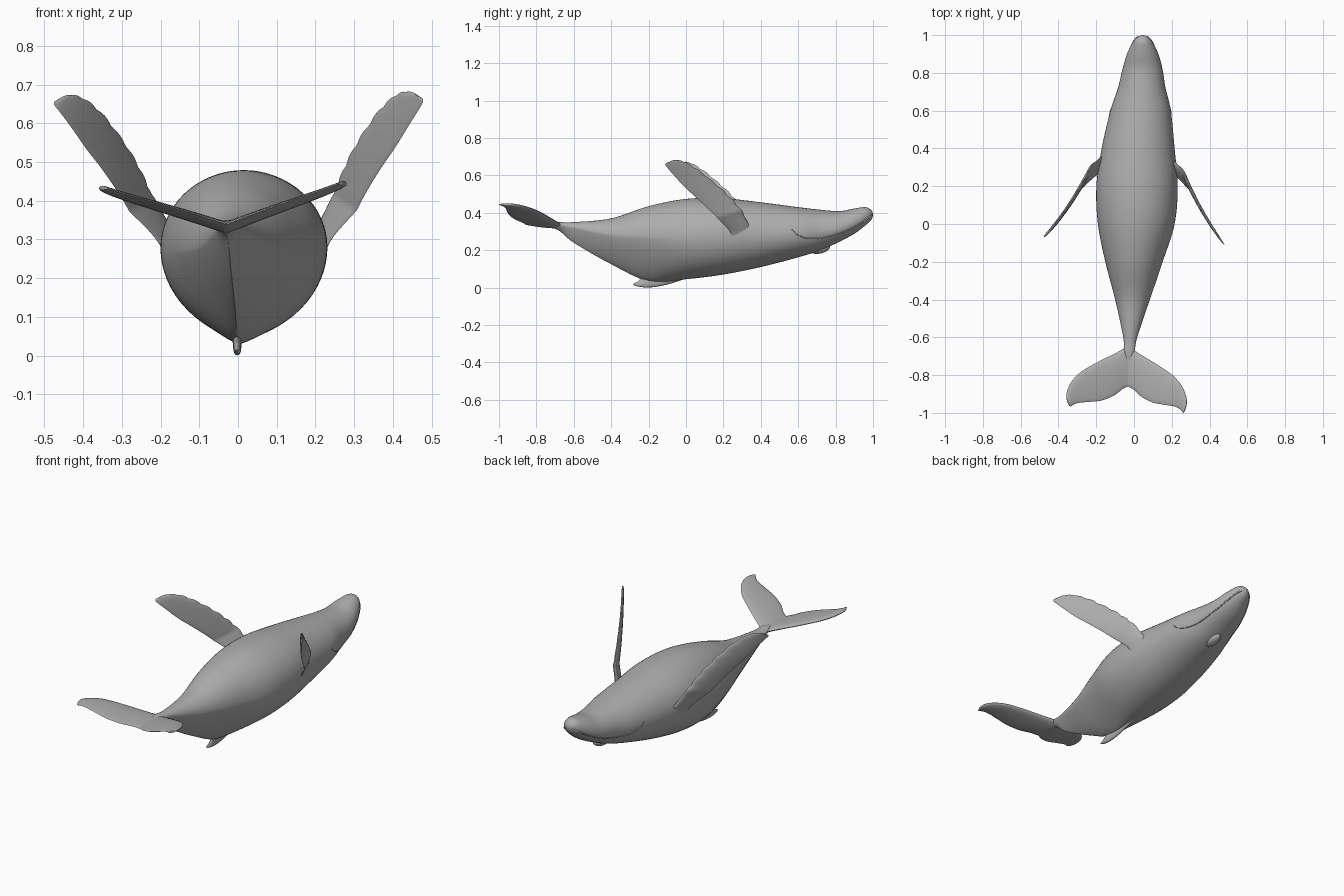
import bpy, bmesh, math
from mathutils import Vector

cube = bpy.data.objects.get("Cube")
if cube:
    bpy.data.objects.remove(cube, do_unlink=True)

grey = bpy.data.materials.new("skin grey")
grey.use_nodes = True
color = (0.42, 0.42, 0.42, 1)
grey.diffuse_color = color
grey.node_tree.nodes["Principled BSDF"].inputs["Base Color"].default_value = color


def spline(rows, t):
    """Smooth curve through equal-length rows, t from 0 to 1."""
    last = len(rows) - 1
    i = min(int(t * last), last - 1)
    f = t * last - i
    a, b, c, d = (rows[min(max(k, 0), last)] for k in range(i - 1, i + 3))
    return [q + f / 2 * (r - p + f * (2 * p - 5 * q + 4 * r - s + f * (3 * (q - r) + s - p)))
            for p, q, r, s in zip(a, b, c, d)]


def finish(obj, angle=45):
    obj.data.materials.append(grey)
    bpy.ops.object.select_all(action="DESELECT")
    obj.select_set(True)
    bpy.context.view_layer.objects.active = obj
    bpy.ops.object.shade_smooth_by_angle(angle=math.radians(angle))
    return obj


def loft(name, rings):
    """Skin a list of closed rings and cap both ends."""
    bm = bmesh.new()
    loops = [[bm.verts.new(p) for p in ring] for ring in rings]
    n = len(loops[0])
    for a, b in zip(loops, loops[1:]):
        for j in range(n):
            k = (j + 1) % n
            bm.faces.new((a[j], a[k], b[k], b[j]))
    bm.faces.new(loops[0])
    bm.faces.new(loops[-1])
    bmesh.ops.recalc_face_normals(bm, faces=bm.faces)
    mesh = bpy.data.meshes.new(name)
    bm.to_mesh(mesh)
    bm.free()
    obj = bpy.data.objects.new(name, mesh)
    bpy.context.collection.objects.link(obj)
    return finish(obj)


# Body: y, centre x, half width, top z, widest z, bottom z, lower roundness
BODY = [
    (-.74, -.03, .008, .345, .335, .325, 1.5),
    (-.68, -.026, .028, .35, .335, .305, 1.3),
    (-.6, -.02, .037, .35, .32, .24, 1.2),
    (-.4, -.008, .092, .37, .28, .125, 1.25),
    (-.2, 0, .152, .435, .27, .035, 1.35),
    (0, .012, .203, .474, .27, .045, 1.8),
    (.2, .016, .215, .477, .28, .07, 2),
    (.4, .022, .193, .456, .28, .11, 2),
    (.6, .035, .16, .43, .29, .162, 2),
    (.72, .041, .126, .416, .3, .2, 2),
    (.82, .045, .106, .409, .315, .245, 2),
    (.9, .046, .083, .423, .345, .288, 2),
    (.96, .046, .054, .43, .375, .333, 2),
    (.99, .046, .027, .415, .39, .362, 2),
    (1, .046, .004, .396, .392, .386, 2),
]


def body_ring(t, n=64):
    y, cx, hw, top, mid, low, power = spline(BODY, t)
    ring = []
    for j in range(n):
        a = math.tau * j / n
        c, s = math.cos(a), math.sin(a)
        if s >= 0:
            ring.append((cx + hw * c, y, mid + (top - mid) * s))
        else:
            e = 2 / power
            ring.append((cx + hw * math.copysign(abs(c) ** e, c), y,
                         mid - (mid - low) * abs(s) ** e))
    return ring


loft("body", [body_ring(i / 112) for i in range(113)])


def fin(name, rows, place, normal, thick, knobs=0, steps=64, n=20):
    """Blade from rows of leading (a, b) and trailing (c, d) edge points."""
    normal = Vector(normal).normalized()
    rings = []
    for i in range(steps + 1):
        t = i / steps
        a, b, c, d = spline(rows, t)
        if knobs and .2 < t < .85:
            bump = knobs * abs(math.sin(t * 32))
            a, b = a + (a - c) * bump, b + (b - d) * bump
        lead, trail = Vector(place(a, b, t)), Vector(place(c, d, t))
        depth = thick * (1 - .5 * t) * math.sqrt(max(1 - t ** 6, .02))
        ring = []
        for j in range(n):
            ang = math.tau * j / n
            w = (1 + math.cos(ang)) / 2
            ring.append(trail.lerp(lead, w) + normal * depth * math.sin(ang) * (.5 + .5 * w))
        rings.append(ring)
    return loft(name, rings)


# Flippers: raised swept blades with a knobbly leading edge, rows in (y, z)
FLIPPER = [
    (.37, .26, .26, .23), (.345, .32, .235, .3), (.3, .4, .18, .36),
    (.25, .46, .12, .42), (.19, .52, .05, .485), (.12, .58, -.01, .54),
    (.05, .635, -.06, .595), (-.01, .67, -.095, .635),
    (-.06, .682, -.11, .655), (-.09, .672, -.108, .665),
]


def flipper_left(y, z, t):
    u = y - .05
    x = .37 - .6 * u + .45 * u * u - .06 * max(0, 1 - 4 * t)
    return x, y, z


def flipper_right(y, z, t):
    x, y, z = flipper_left(y, z, t)
    return -x + .035 * (1 - t), y + .01 + .035 * t, z - .01 * t


fin("left_flipper", FLIPPER, flipper_left, (.87, .49, 0), .015, .06)
fin("right_flipper", FLIPPER, flipper_right, (-.87, .49, 0), .015, .06)

# Tail flukes: rows in (distance from the tail centre, y)
FLUKE = [
    (-.015, -.63, -.015, -.855), (.03, -.668, .025, -.875),
    (.08, -.7, .07, -.915), (.13, -.73, .13, -.945),
    (.18, -.762, .19, -.957), (.24, -.805, .24, -.965),
    (.285, -.86, .265, -.975), (.308, -.92, .28, -.988),
    (.307, -.965, .288, -.998), (.295, -.998, .291, -1),
]


def fluke_left(d, y, t):
    return d - .03, y, .328 + .33 * abs(d) - .06 * (y + .68)


def fluke_right(d, y, t):
    return -d * 1.06 - .03, y + .035 * t, .328 + .29 * abs(d) - .06 * (y + .68)


fin("left_fluke", FLUKE, fluke_left, (-.33, .06, 1), .018)
fin("right_fluke", FLUKE, fluke_right, (.29, .06, 1), .018)

# Dorsal fin: small hooked ridge on the underside, rows in (y, z)
DORSAL = [
    (.02, .055, .0, .1), (-.08, .022, -.12, .1), (-.16, .004, -.22, .08),
    (-.22, .001, -.245, .045), (-.265, .008, -.265, .028), (-.283, .016, -.28, .022),
]
fin("dorsal_fin", DORSAL, lambda y, z, t: (-.002, y, z), (1, 0, 0), .018)

# Blowhole ridge
bpy.ops.mesh.primitive_uv_sphere_add(segments=32, ring_count=16, location=(.042, .715, .208))
ridge = bpy.context.object
ridge.name = "blowhole_ridge"
ridge.scale = (.03, .055, .026)
ridge.rotation_euler.x = math.radians(12)
finish(ridge)

# Mouth lines: thin lips that follow the body surface, rows in (y, z)
MOUTH = [(.992, .384), (.96, .362), (.92, .335), (.85, .3), (.75, .27),
         (.66, .262), (.6, .28), (.565, .31)]


def surface_point(y, z, side):
    lo, hi = 0, 1
    for _ in range(30):
        m = (lo + hi) / 2
        lo, hi = (m, hi) if spline(BODY, m)[0] < y else (lo, m)
    _, cx, hw, top, mid, low, power = spline(BODY, lo)
    s, p = ((z - mid) / (top - mid), 2) if z > mid else ((mid - z) / (mid - low), power)
    return Vector((cx + side * hw * max(0, 1 - s ** p) ** (1 / p), y, z))


for side, name in ((1, "left_mouth_line"), (-1, "right_mouth_line")):
    rings = []
    for i in range(61):
        t = i / 60
        centre = surface_point(*spline(MOUTH, t), side)
        ahead = surface_point(*spline(MOUTH, min(t + .01, 1)), side)
        back = surface_point(*spline(MOUTH, max(t - .01, 0)), side)
        turn = (ahead - back).to_track_quat("Z", "X")
        r = .0045 * (1 - .6 * t)
        rings.append([centre + turn @ Vector((r * math.cos(k * math.tau / 8),
                                              r * math.sin(k * math.tau / 8), 0))
                      for k in range(8)])
    loft(name, rings)
